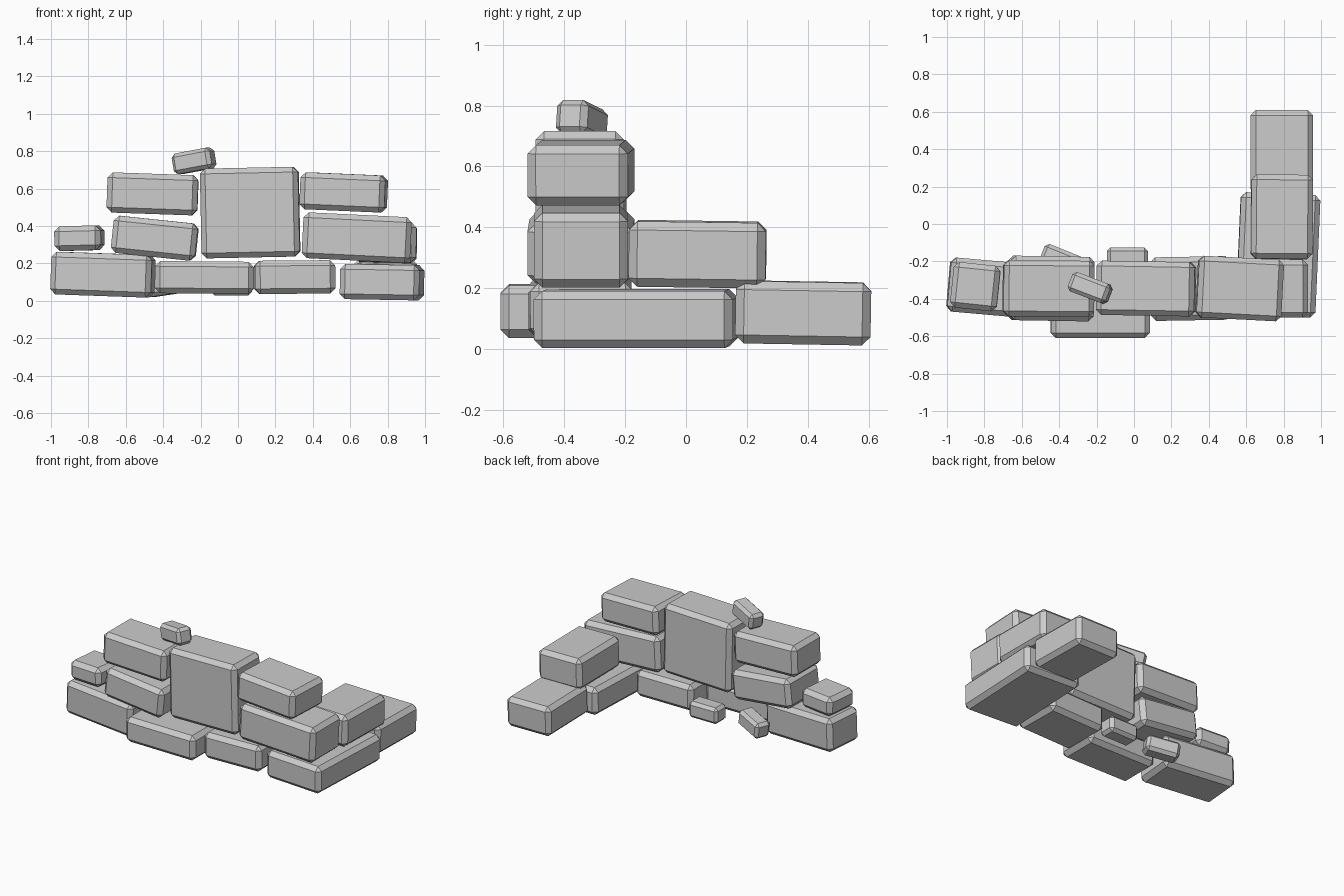
import bpy
from math import radians


def stone(name, loc, size, rot=(0, 0, 0), bevel=0.028):
    """Rectangular stone with a single flat chamfer on all edges."""
    bpy.ops.mesh.primitive_cube_add(size=1, location=loc)
    ob = bpy.context.object
    ob.name = name
    ob.scale = size
    bpy.ops.object.transform_apply(location=False, rotation=False, scale=True)
    ob.rotation_euler = [radians(a) for a in rot]
    mod = ob.modifiers.new("chamfer", 'BEVEL')
    mod.width = bevel
    mod.segments = 1
    return ob


# Bottom course
stone("base_stone_left", (-0.722, -0.345, 0.14), (0.54, 0.29, 0.228), (0, 2, -5))
stone("base_stone_front", (-0.18, -0.465, 0.125), (0.53, 0.29, 0.172), (0, 0.5, 0))
stone("base_stone_middle", (0.303, -0.345, 0.127), (0.43, 0.34, 0.178), (0, -0.5, 1))
stone("base_stone_corner", (0.77, -0.165, 0.1), (0.425, 0.655, 0.188), (0, 1, -2.5))
stone("base_stone_back", (0.79, 0.385, 0.119), (0.335, 0.445, 0.205), (-1, 0.5, 0))

# Second course
stone("second_stone_small", (-0.848, -0.335, 0.335), (0.25, 0.245, 0.132), (0, -1.5, -6))
stone("second_stone_left", (-0.445, -0.345, 0.335), (0.452, 0.345, 0.2), (0, 6, -1))
stone("second_stone_right", (0.635, -0.345, 0.338), (0.58, 0.31, 0.245), (0, 2.8, 0))
stone("second_stone_back", (0.79, 0.038, 0.312), (0.33, 0.45, 0.215), (-0.8, 1, -0.5))

# Large central block
stone("center_block", (0.065, -0.345, 0.472), (0.525, 0.29, 0.48), (0, -1.2, -1))

# Top course
stone("top_stone_left", (-0.457, -0.345, 0.572), (0.485, 0.3, 0.215), (0, 2, -0.5))
stone("top_stone_right", (0.565, -0.345, 0.58), (0.455, 0.33, 0.198), (0, 2.5, -3))

# Loose small stones: one on top, two on the ground behind
stone("loose_stone_top", (-0.235, -0.342, 0.748), (0.22, 0.11, 0.112), (0, -10, -21), 0.02)
stone("loose_stone_ground_left", (-0.385, -0.193, 0.088), (0.22, 0.11, 0.112), (0, -8, -22), 0.02)
stone("loose_stone_ground_middle", (-0.035, -0.185, 0.085), (0.22, 0.12, 0.112), (0, 0, 0), 0.02)
